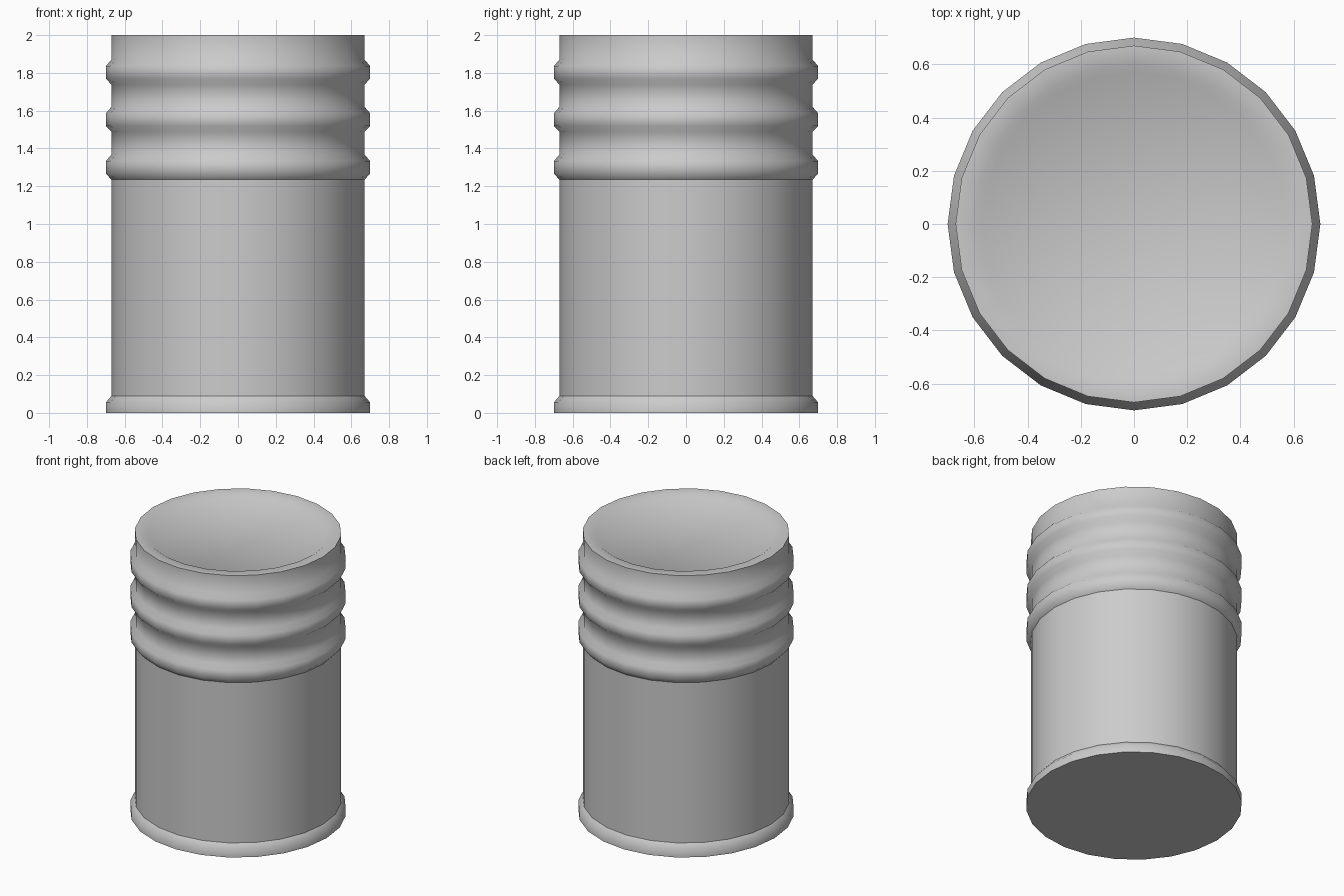
import bpy
import bmesh
import math

SIDES = 24
BODY_R, RIM_R = 0.67, 0.70

cube = bpy.data.objects.get("Cube")
if cube:
    bpy.data.objects.remove(cube, do_unlink=True)

grey = bpy.data.materials.new("plain grey")
grey.use_nodes = True
colour = (0.6, 0.6, 0.6, 1)
grey.diffuse_color = colour
grey.node_tree.nodes["Principled BSDF"].inputs["Base Color"].default_value = colour


def lathe(name, profile, cap_start=False, cap_end=False):
    """Turn a (radius, height) profile, listed upwards, about the z axis."""
    bm = bmesh.new()
    rings = []
    for r, z in profile:
        rings.append([bm.verts.new((r * math.cos(a), r * math.sin(a), z))
                      for a in (2 * math.pi * i / SIDES for i in range(SIDES))])
    for low, high in zip(rings, rings[1:]):
        for i in range(SIDES):
            j = (i + 1) % SIDES
            bm.faces.new((low[i], low[j], high[j], high[i]))
    if cap_start:
        bm.faces.new(rings[0][::-1])
    if cap_end:
        bm.faces.new(rings[-1])
    mesh = bpy.data.meshes.new(name)
    bm.to_mesh(mesh)
    bm.free()
    mesh.materials.append(grey)
    obj = bpy.data.objects.new(name, mesh)
    bpy.context.collection.objects.link(obj)
    bpy.ops.object.select_all(action='DESELECT')
    obj.select_set(True)
    bpy.context.view_layer.objects.active = obj
    bpy.ops.object.shade_smooth_by_angle(angle=math.radians(60))
    return obj


# Flared foot with a closed underside
lathe("base_rim", [(RIM_R, 0), (RIM_R, 0.055), (BODY_R, 0.09)], cap_start=True)

# Straight body
lathe("body", [(BODY_R, 0.09), (BODY_R, 1.24)])

# Neck with three raised ridges and a shallow dished top
neck = []
for mid in (1.30, 1.553, 1.803):
    neck += [(BODY_R, mid - 0.065), (RIM_R, mid - 0.033),
             (RIM_R, mid + 0.033), (BODY_R, mid + 0.067)]
neck += [(BODY_R, 2.0), (0.60, 2.0), (0.57, 1.98)]
lathe("ridged_neck", neck, cap_end=True)
